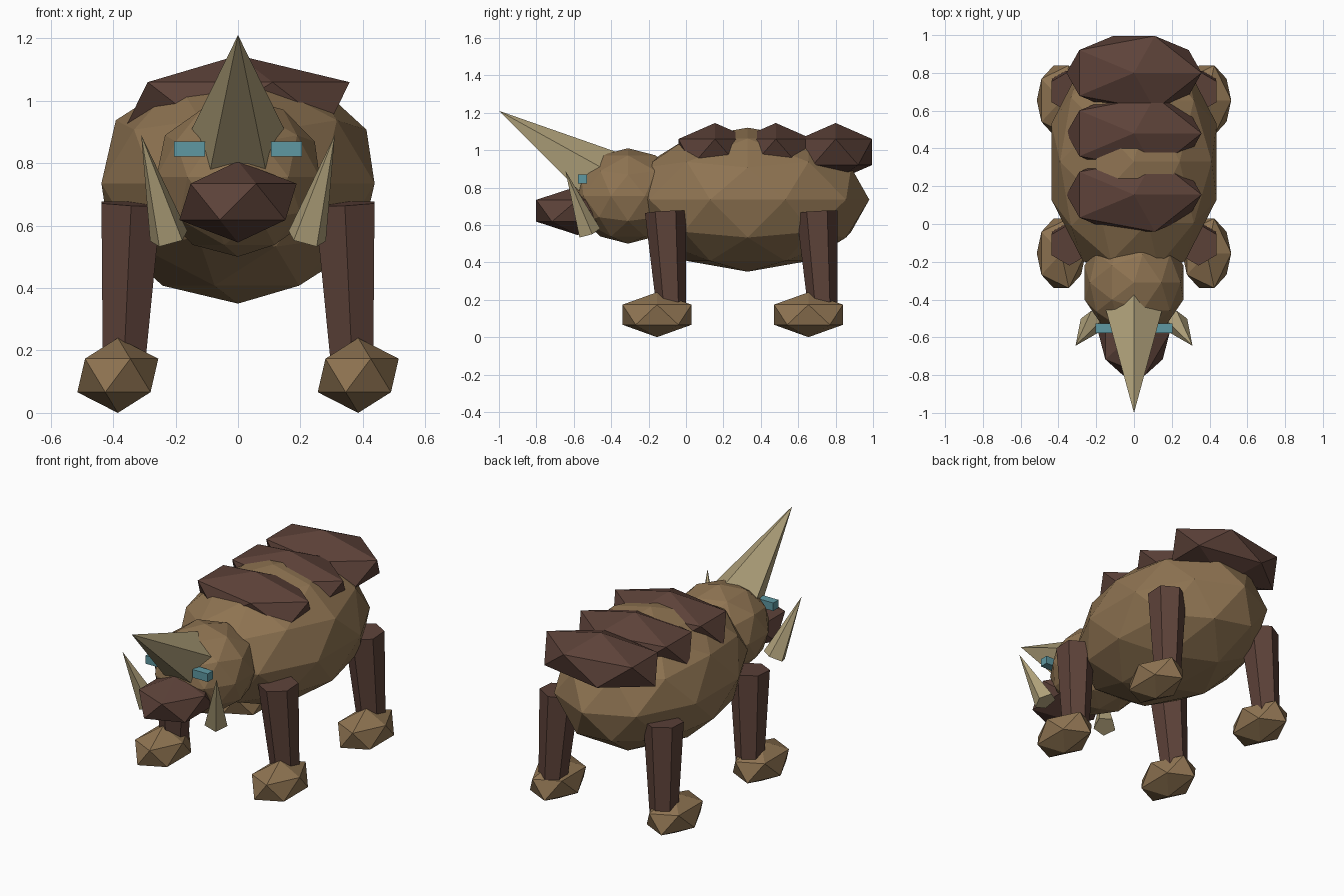
import bpy
import math
from mathutils import Vector, Matrix

if "Cube" in bpy.data.objects:
    bpy.data.objects.remove(bpy.data.objects["Cube"])


def material(name, r, g, b):
    lin = [((c / 255 + 0.055) / 1.055) ** 2.4 for c in (r, g, b)]
    m = bpy.data.materials.new(name)
    m.diffuse_color = (*lin, 1)
    m.use_nodes = True
    m.node_tree.nodes["Principled BSDF"].inputs["Base Color"].default_value = m.diffuse_color
    return m


tan = material("tan_hide", 143, 116, 82)
brown = material("dark_brown", 93, 66, 57)
ivory = material("ivory", 178, 163, 124)
teal = material("teal", 95, 153, 162)


def finish(name, mat):
    ob = bpy.context.object
    ob.name = name
    ob.data.materials.append(mat)
    return ob


def blob(name, centre, radii, subdivisions, mat):
    """Faceted ellipsoid."""
    bpy.ops.mesh.primitive_ico_sphere_add(subdivisions=subdivisions, radius=1, location=centre)
    bpy.context.object.scale = radii
    return finish(name, mat)


def spike(name, base, tip, r_base, r_tip, sides, mat):
    """Tapered prism or cone from base to tip, one edge facing up or back."""
    base, tip = Vector(base), Vector(tip)
    axis = (tip - base).normalized()
    side = Vector((0, 1, 0)).cross(axis).normalized()
    back = axis.cross(side)
    bpy.ops.mesh.primitive_cone_add(vertices=sides, radius1=r_base, radius2=r_tip,
                                    depth=(tip - base).length)
    rot = Matrix((side, back, axis)).transposed().to_4x4()
    bpy.context.object.matrix_world = Matrix.Translation((base + tip) / 2) @ rot
    return finish(name, mat)


# Body, head and snout
blob("body", (0, 0.33, 0.735), (0.46, 0.65, 0.385), 2, tan)
blob("head", (0, -0.31, 0.755), (0.275, 0.295, 0.255), 2, tan)
blob("snout", (0, -0.58, 0.676), (0.21, 0.26, 0.13), 1, brown)

# Armour plates across the back
for i, y in enumerate((0.155, 0.48, 0.80)):
    blob(f"back_plate_{i + 1}", (0, y, 0.99), (0.4, 0.23, 0.155), 1, brown)

# Nose horn
spike("horn", (0, -0.459, 0.853), (0, -1.0, 1.21), 0.163, 0, 5, ivory)

for s, label in ((-1, "left"), (1, "right")):
    # Tusks and eyes
    spike(f"tusk_{label}", (s * 0.22, -0.52, 0.56), (s * 0.31, -0.645, 0.89), 0.065, 0, 5, ivory)
    bpy.ops.mesh.primitive_cube_add(size=1, location=(s * 0.155, -0.553, 0.845))
    bpy.context.object.scale = (0.1, 0.05, 0.048)
    finish(f"eye_{label}", teal)
    # Legs and feet
    for y, end in ((-0.155, "front"), (0.655, "rear")):
        spike(f"{end}_leg_{label}", (s * 0.367, y + 0.078, 0.12), (s * 0.342, y + 0.045, 0.67),
              0.076, 0.11, 6, brown)
        blob(f"{end}_foot_{label}", (s * 0.385, y, 0.12), (0.145, 0.217, 0.12), 1, tan)
